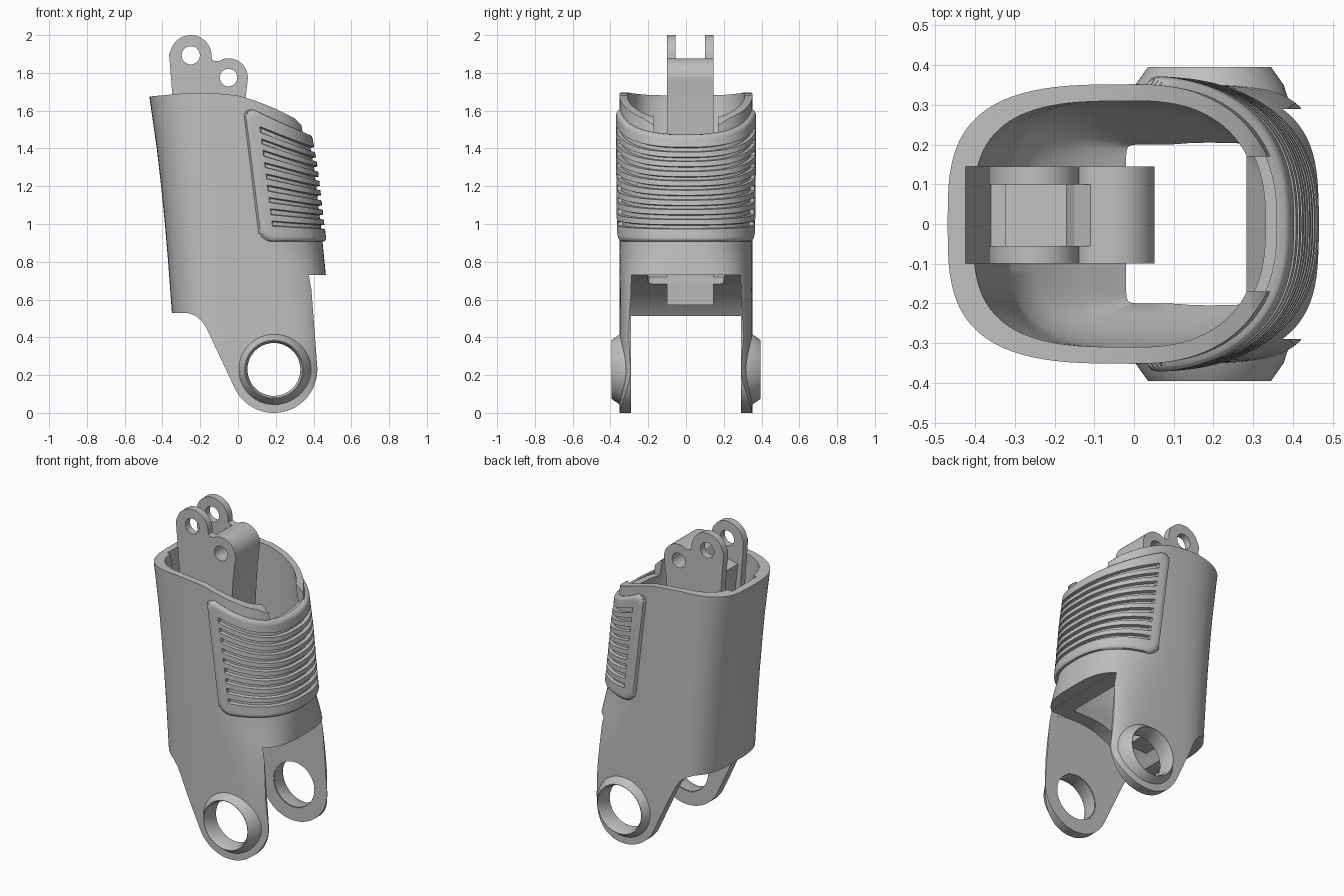
import bpy, bmesh, math

if "Cube" in bpy.data.objects:
    bpy.data.objects.remove(bpy.data.objects["Cube"])

grey = bpy.data.materials.new("plain_grey")
grey.diffuse_color = (0.52, 0.52, 0.52, 1)
grey.use_nodes = True
grey.node_tree.nodes["Principled BSDF"].inputs["Base Color"].default_value = grey.diffuse_color


def make(name, verts, faces):
    me = bpy.data.meshes.new(name)
    me.from_pydata(verts, [], faces)
    bm = bmesh.new()
    bm.from_mesh(me)
    bmesh.ops.recalc_face_normals(bm, faces=bm.faces)
    bm.to_mesh(me)
    bm.free()
    me.materials.append(grey)
    ob = bpy.data.objects.new(name, me)
    bpy.context.collection.objects.link(ob)
    return ob


def prism(name, pts, y0, y1):
    """Extrude an x-z outline along y."""
    n = len(pts)
    verts = [(x, y0, z) for x, z in pts] + [(x, y1, z) for x, z in pts]
    faces = [tuple(range(n)), tuple(range(2 * n - 1, n - 1, -1))]
    faces += [(i, (i + 1) % n, n + (i + 1) % n, n + i) for i in range(n)]
    return make(name, verts, faces)


def arc(cx, cz, r, a0, a1, n):
    return [(cx + r * math.cos(math.radians(a0 + (a1 - a0) * i / n)),
             cz + r * math.sin(math.radians(a0 + (a1 - a0) * i / n))) for i in range(n + 1)]


def disc(cx, cz, r, y0, y1):
    return prism("cutter", arc(cx, cz, r, 0, 360, 64)[:-1], y0, y1)


def boolean(ob, cutter, op="DIFFERENCE"):
    m = ob.modifiers.new("cut", "BOOLEAN")
    m.operation, m.object, m.solver = op, cutter, "EXACT"
    bpy.context.view_layer.objects.active = ob
    bpy.ops.object.modifier_apply(modifier=m.name)
    bpy.data.objects.remove(cutter)


def smooth(ob, angle=30):
    bpy.ops.object.select_all(action="DESELECT")
    ob.select_set(True)
    bpy.context.view_layer.objects.active = ob
    bpy.ops.object.shade_smooth_by_angle(angle=math.radians(angle))


def interp(table, z):
    if z <= table[0][0]:
        return table[0][1]
    for (z0, v0), (z1, v1) in zip(table, table[1:]):
        if z <= z1:
            return v0 + (v1 - v0) * (z - z0) / (z1 - z0)
    return table[-1][1]


def oval(t, cx, left, right, hy, nl, nr):
    """Point of a squared-off oval with different left and right halves."""
    c, s = math.cos(t), math.sin(t)
    n, r = (nr, right) if c >= 0 else (nl, left)
    return (cx + math.copysign(abs(c) ** (2 / n) * r, c),
            math.copysign(abs(s) ** (2 / n) * hy, s))


def loft(name, rings, n=96):
    """rings: (z, oval arguments) from bottom to top."""
    verts = [(*oval(2 * math.pi * i / n, *a), z) for z, a in rings for i in range(n)]
    faces = [(k * n + i, k * n + (i + 1) % n, (k + 1) * n + (i + 1) % n, (k + 1) * n + i)
             for k in range(len(rings) - 1) for i in range(n)]
    faces += [tuple(range(n)), tuple(range((len(rings) - 1) * n, len(rings) * n))]
    return make(name, verts, faces)


# Sleeve outline by height: back depth, front depth, front squareness
BACK = [(0.53, 0.35), (0.8, 0.37), (1.0, 0.387), (1.2, 0.407), (1.4, 0.43), (1.68, 0.47)]
FRONT = [(0.73, 0.465), (0.9, 0.448), (1.0, 0.435), (1.3, 0.4), (1.5, 0.365), (1.65, 0.335)]
SQUARE = [(0.4, 5), (0.9, 2.5)]


def section(z, off=0.0):
    return (0, interp(BACK, z) + off, interp(FRONT, z) + off, 0.352 + off, 3.2, interp(SQUARE, z))


# Sleeve with fork arms
zs = [-0.05, 0.2, 0.4, 0.53, 0.65, 0.73, 0.8, 0.9, 1.0, 1.1, 1.2, 1.3, 1.4, 1.5, 1.65, 1.68, 1.8]
sleeve = loft("sleeve_with_fork", [(z, section(z)) for z in zs])
side = [(-0.6, 0.53), (-0.27, 0.53), (-0.225, 0.515), (-0.19, 0.485), (-0.165, 0.445)]
side += arc(0.19, 0.23, 0.23, 207, 363, 40)
side += [(0.385, 0.7), (0.387, 0.73), (0.6, 0.73), (0.6, 1.46), (0.38, 1.46), (0.36, 1.5),
         (0.3, 1.56), (0.2, 1.61), (0.1, 1.65), (0, 1.68), (-0.1, 1.69), (-0.2, 1.695),
         (-0.3, 1.69), (-0.47, 1.675), (-0.6, 1.66)]
boolean(sleeve, prism("cutter", side, -0.6, 0.6), "INTERSECT")

# Hollow socket narrowing to a square opening
hollow = [(0.4, (0.13, 0.15, 0.15, 0.2, 20, 20)), (0.72, (0.13, 0.15, 0.15, 0.2, 20, 20)),
          (0.77, (0.09, 0.21, 0.21, 0.225, 8, 8)), (0.85, (0.045, 0.3, 0.3, 0.27, 4, 4)),
          (0.93, (0.015, 0.33, 0.35, 0.295, 3.4, 3))]
for z in (1.02, 1.2, 1.4, 1.5, 1.65, 1.68, 1.85):
    hollow.append((z, (0, interp(BACK, z) - 0.065, interp(FRONT, z) - 0.04, 0.31, 3.2, 2.6)))
boolean(sleeve, loft("cutter", hollow))
# Fork gap, front rim notch, groove behind the link and pivot holes
boolean(sleeve, disc(0.19, 0.23, 0.5, -0.29, 0.29))
boolean(sleeve, prism("cutter", [(0.19, -0.1), (0.7, -0.1), (0.7, 0.729), (0.19, 0.729)], -0.289, 0.289))
boolean(sleeve, prism("cutter", [(0.2, 1.465), (0.7, 1.465), (0.7, 1.9), (0.2, 1.9)], -0.17, 0.17))
boolean(sleeve, prism("cutter", [(-0.43, 1.75), (-0.3, 1.75), (-0.3, 0.95), (-0.36, 0.95)], -0.1, 0.145))
boolean(sleeve, disc(0.19, 0.23, 0.145, -0.6, 0.6))
smooth(sleeve)

# Pivot bosses on both arms
boss = [(0.2, 0.31), (0.187, 0.35), (0.155, 0.395), (0.152, 0.395), (0.14, 0.37), (0.14, 0.291)]
N = 64
for sgn, label in ((-1, "front"), (1, "back")):
    verts = [(0.19 + r * math.cos(2 * math.pi * i / N), sgn * y, 0.23 + r * math.sin(2 * math.pi * i / N))
             for r, y in boss for i in range(N)]
    m = len(boss)
    faces = [(k * N + i, k * N + (i + 1) % N, (k + 1) % m * N + (i + 1) % N, (k + 1) % m * N + i)
             for k in range(m) for i in range(N)]
    smooth(make("pivot_boss_" + label, verts, faces))

# Link bar with two ears and a solid lower knuckle
outline = [(-0.24, 0.57), (-0.03, 0.57), (0.035, 1.62)]
outline += arc(-0.05, 1.775, 0.102, -10, 105, 20)
outline += [(-0.1, 1.862), (-0.122, 1.862), (-0.138, 1.87)]
outline += arc(-0.25, 1.89, 0.11, 0, 165, 28) + [(-0.365, 1.9), (-0.345, 1.65)]
link = prism("link_bar", outline, -0.1, 0.145)
channel = [(-0.6, 2.1), (-0.11, 2.1), (-0.11, 1.861), (-0.15, 1.83), (-0.17, 1.78), (-0.325, 1.75),
           (-0.22, 0.8), (-0.6, 0.8)]
boolean(link, prism("cutter", channel, -0.055, 0.1))
boolean(link, disc(-0.25, 1.893, 0.048, -0.3, 0.3))
boolean(link, disc(-0.05, 1.775, 0.046, -0.3, 0.3))
smooth(link)

# Ribbed grip panel wrapped round the front
COLS, ROWS, W, H, R = 120, 150, 0.55, 0.65, 0.07
verts = []
for j in range(ROWS + 1):
    v = j / ROWS
    for i in range(COLS + 1):
        s = 2 * i / COLS - 1
        z = 0.905 + v * (0.57 + 0.16 * s * s)
        edge = math.acos(((0.11 - 0.09 * v) / interp(FRONT, z)) ** (interp(SQUARE, z) / 2))
        px, pz = abs(s) * W - (W - R), abs(v - 0.5) * H - (H / 2 - R)
        d = R - math.hypot(max(px, 0), max(pz, 0)) - min(max(px, pz), 0)
        t = min(max(d / 0.03, 0), 1)
        h = 0.022 * math.sqrt(1 - (1 - t) ** 2) if d > 0 else -0.01
        row = (v - 0.14) / 0.0896
        if abs(s) < 0.88 and -0.3 < row < 8.3 and abs(row - round(row)) < 0.2:
            h = 0.002
        verts.append((*oval(s * edge, *section(z, h)), z))
faces = [(j * (COLS + 1) + i, j * (COLS + 1) + i + 1, (j + 1) * (COLS + 1) + i + 1, (j + 1) * (COLS + 1) + i)
         for j in range(ROWS) for i in range(COLS)]
smooth(make("ribbed_grip", verts, faces), 35)
